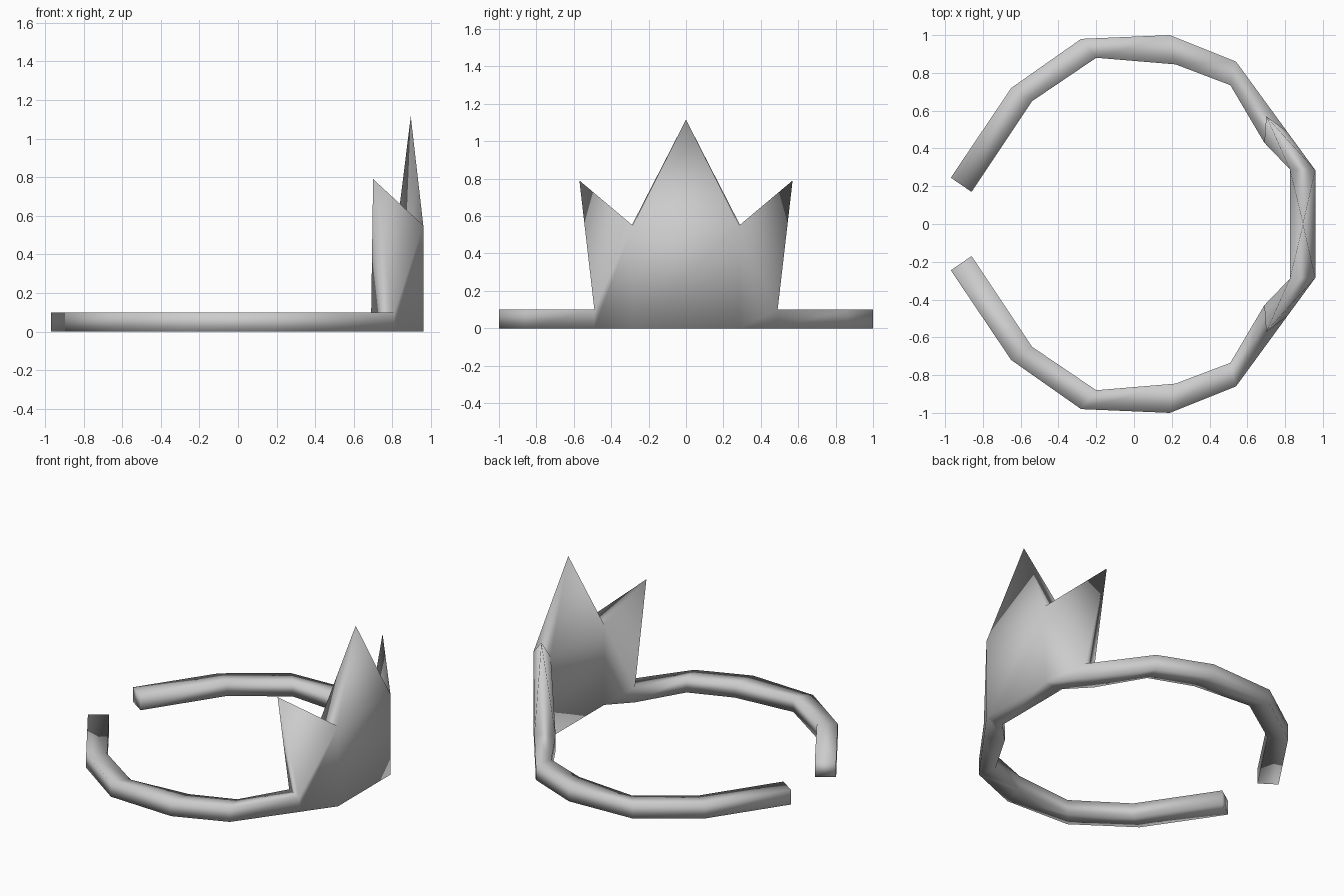
import bpy, bmesh

cube = bpy.data.objects.get("Cube")
if cube:
    bpy.data.objects.remove(cube)

HEIGHT = 0.1    # band height
VALLEY = 0.55   # height of the notches between spikes

# Half of the open band: outer x, y, inner x, y, top height
half = [
    (-0.97, 0.245, -0.86, 0.17, HEIGHT),
    (-0.65, 0.72, -0.54, 0.65, HEIGHT),
    (-0.28, 0.98, -0.20, 0.88, HEIGHT),
    (0.19, 1.0, 0.22, 0.845, HEIGHT),
    (0.54, 0.86, 0.51, 0.735, HEIGHT),
    (0.81, 0.49, 0.69, 0.43, HEIGHT),
    (0.96, 0.285, 0.825, 0.29, VALLEY),
]
mirrored = [(ox, -oy, ix, -iy, top) for ox, oy, ix, iy, top in reversed(half)]

# Band: a square section lofted around the stations
bm = bmesh.new()
rings = []
for ox, oy, ix, iy, top in half + mirrored:
    section = [(ox, oy, 0), (ix, iy, 0), (ix, iy, top), (ox, oy, top)]
    rings.append([bm.verts.new(p) for p in section])

top_faces = []
for a, b in zip(rings, rings[1:]):
    for k in range(4):
        n = (k + 1) % 4
        face = bm.faces.new((a[k], a[n], b[n], b[k]))
        if k == 2:
            top_faces.append(face)
bm.faces.new(rings[0])
bm.faces.new(rings[-1])

# Crown spikes: raise a point from each of the three front top faces
tips = [(0.70, 0.57, 0.79), (0.895, 0, 1.115), (0.70, -0.57, 0.79)]
first = len(half) - 2
for face, tip in zip(top_faces[first:first + 3], tips):
    poked = bmesh.ops.poke(bm, faces=[face])
    poked["verts"][0].co = tip

bmesh.ops.recalc_face_normals(bm, faces=bm.faces)
for face in bm.faces:
    face.smooth = True

mesh = bpy.data.meshes.new("open_crown_band")
bm.to_mesh(mesh)
bm.free()
crown = bpy.data.objects.new("open_crown_band", mesh)
bpy.context.collection.objects.link(crown)

# Plain light grey finish
grey = bpy.data.materials.new("light_grey")
grey.use_nodes = True
color = (0.6, 0.6, 0.6, 1)
grey.diffuse_color = color
grey.node_tree.nodes["Principled BSDF"].inputs["Base Color"].default_value = color
mesh.materials.append(grey)
